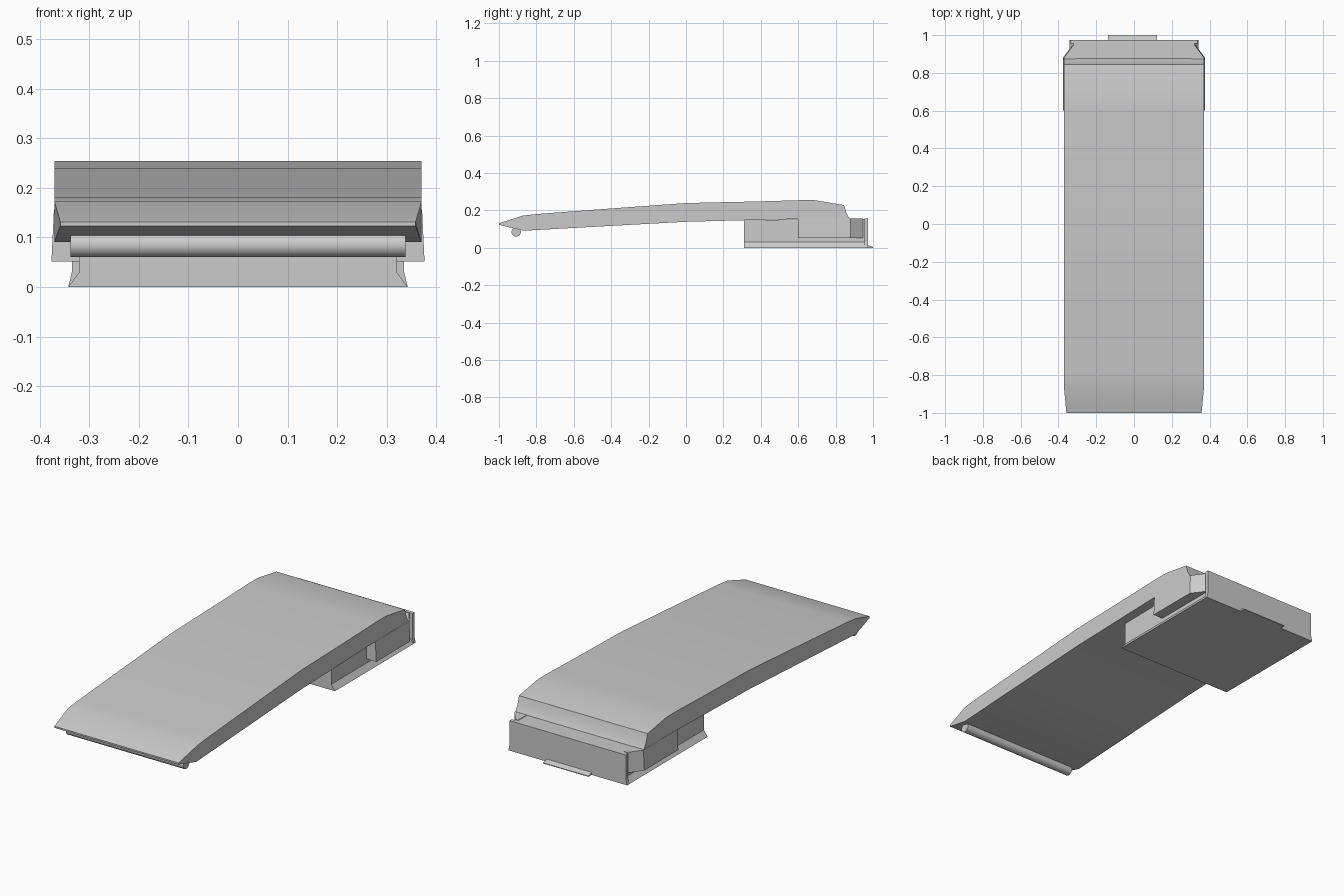
import bpy, bmesh, math

cube = bpy.data.objects.get("Cube")
if cube:
    bpy.data.objects.remove(cube, do_unlink=True)

grey = bpy.data.materials.new("light grey")
grey.use_nodes = True
colour = (0.6, 0.6, 0.6, 1)
grey.diffuse_color = colour
grey.node_tree.nodes["Principled BSDF"].inputs["Base Color"].default_value = colour


def finish(bm, name, smooth=None):
    bmesh.ops.recalc_face_normals(bm, faces=bm.faces)
    mesh = bpy.data.meshes.new(name)
    bm.to_mesh(mesh)
    bm.free()
    mesh.materials.append(grey)
    obj = bpy.data.objects.new(name, mesh)
    bpy.context.collection.objects.link(obj)
    if smooth:
        bpy.ops.object.select_all(action='DESELECT')
        bpy.context.view_layer.objects.active = obj
        obj.select_set(True)
        bpy.ops.object.shade_smooth_by_angle(angle=math.radians(smooth))
    return obj


def loft(name, first, second, smooth=None):
    """Closed solid between two matching outlines."""
    bm = bmesh.new()
    a = [bm.verts.new(p) for p in first]
    b = [bm.verts.new(p) for p in second]
    n = len(a)
    bm.faces.new(a)
    bm.faces.new(b[::-1])
    for i in range(n):
        j = (i + 1) % n
        bm.faces.new((a[i], b[i], b[j], a[j]))
    return finish(bm, name, smooth)


# Long arched cover, pinched at its front lip
top = [(-1, 0.131), (-0.87, 0.172), (-0.8, 0.18), (-0.4, 0.21), (0, 0.239),
       (0.4, 0.248), (0.6, 0.254), (0.69, 0.254), (0.845, 0.228),
       (0.857, 0.187), (0.875, 0.155)]
under = [(0.6, 0.154), (0.31, 0.147), (0, 0.139), (-0.4, 0.117),
         (-0.87, 0.091), (-1, 0.123)]


def cover_side(sign):
    return [(sign * (0.358 if y < -0.9 else 0.37), y, z) for y, z in top + under]


loft("arched_cover", cover_side(-1), cover_side(1), smooth=20)

# Base block with a flared foot
section = [(-0.342, 0), (0.342, 0), (0.32, 0.03), (0.32, 0.154), (-0.32, 0.154), (-0.32, 0.03)]
loft("base_block", [(x, 0.31, min(z, 0.148)) for x, z in section],
     [(x, 0.96, z) for x, z in section])

# Upright wall closing the back of the base
wall = [(-0.342, 0), (0.342, 0), (0.335, 0.03), (0.335, 0.156), (-0.335, 0.156), (-0.335, 0.03)]
loft("rear_wall", [(x, 0.955, z) for x, z in wall], [(x, 0.973, z) for x, z in wall])

# Side clips, tapering inward towards the back
for side, sign in (("left", 1), ("right", -1)):
    plan = [(0.31, 0.6), (0.376, 0.6), (0.376, 0.88), (0.328, 0.945), (0.31, 0.945)]
    loft(side + "_side_clip", [(sign * x, y, 0.051) for x, y in plan],
         [(sign * (x - 0.005), y, 0.156) for x, y in plan])

# Thin release tab under the back edge
tab = [(0.96, 0), (1, 0), (1, 0.004), (0.96, 0.018)]
loft("release_tab", [(-0.138, y, z) for y, z in tab], [(0.122, y, z) for y, z in tab])

# Round bar under the front lip
ring = [(-0.908 + 0.025 * math.cos(t * math.tau / 32),
         0.085 + 0.025 * math.sin(t * math.tau / 32)) for t in range(32)]
loft("front_bar", [(-0.338, y, z) for y, z in ring], [(0.338, y, z) for y, z in ring], smooth=30)
